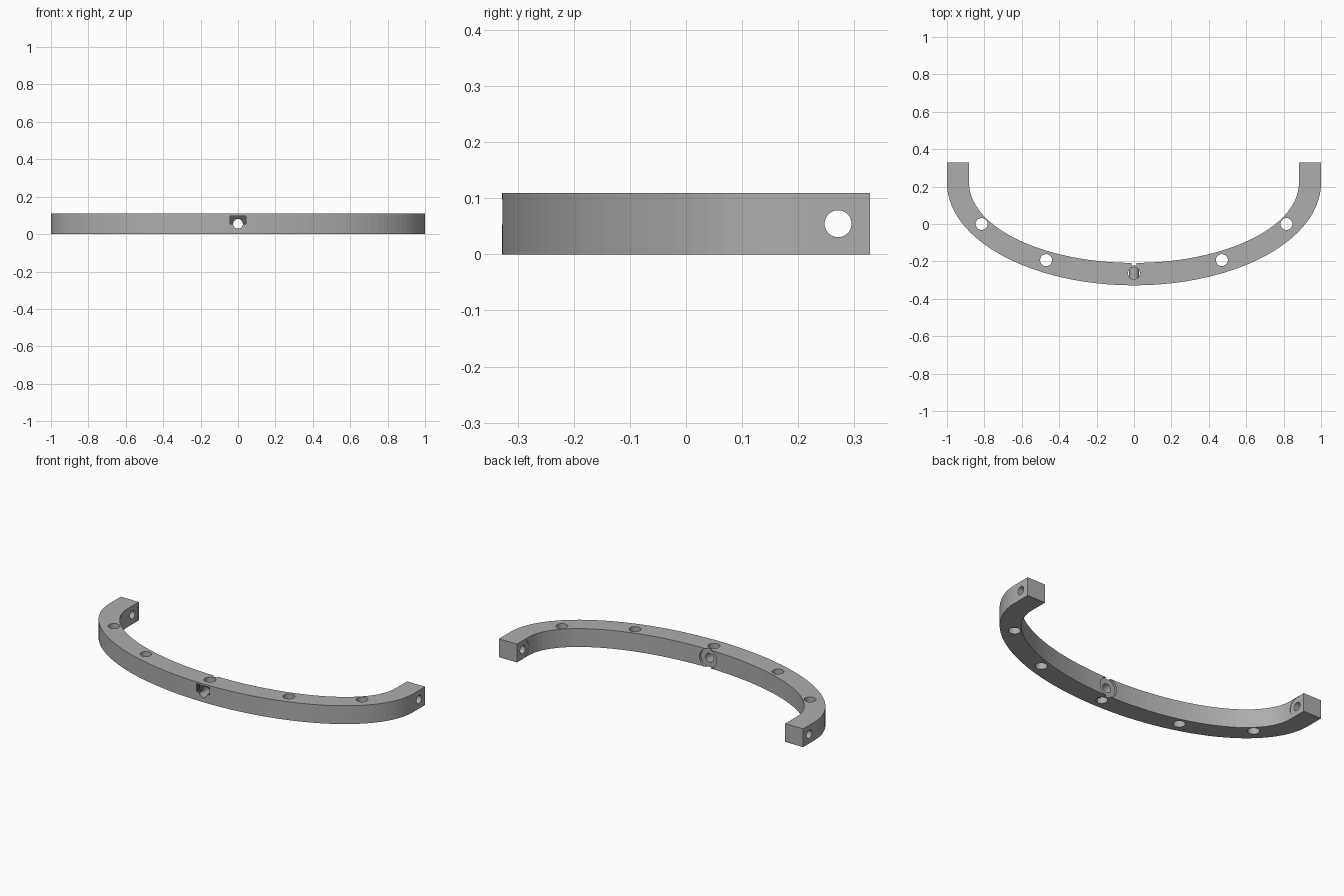
import bpy, bmesh, math
from mathutils import Matrix

if "Cube" in bpy.data.objects:
    bpy.data.objects.remove(bpy.data.objects["Cube"])

H = 0.109          # band height
Y_END = 0.328      # back end of the arms
Y_C = 0.22         # where the arc meets the straight ends
SEG = 56


def material(name, v):
    m = bpy.data.materials.new(name)
    m.diffuse_color = (v, v, v, 1)
    m.use_nodes = True
    m.node_tree.nodes["Principled BSDF"].inputs["Base Color"].default_value = m.diffuse_color
    return m


grey = material("grey", 0.42)
dark = material("dark grey", 0.09)


def arc(rx, ry):
    pts = [(rx, Y_END)]
    for i in range(SEG + 1):
        a = math.pi * i / SEG
        pts.append((rx * math.cos(a), Y_C - ry * math.sin(a)))
    return pts + [(-rx, Y_END)]


def make_object(name, bm):
    me = bpy.data.meshes.new(name)
    bmesh.ops.recalc_face_normals(bm, faces=bm.faces)
    bm.to_mesh(me)
    bm.free()
    ob = bpy.data.objects.new(name, me)
    bpy.context.collection.objects.link(ob)
    return ob


# Curved band: outline extruded upwards
bm = bmesh.new()
outer, inner = arc(1.0, Y_C + 0.328), arc(0.882, Y_C + 0.208)
lo_o, lo_i, hi_o, hi_i = [[bm.verts.new((x, y, z)) for x, y in pts]
                          for pts, z in ((outer, 0), (inner, 0), (outer, H), (inner, H))]
for i in range(len(outer) - 1):
    for a, b in ((lo_o, lo_i), (hi_o, hi_i), (lo_o, hi_o), (lo_i, hi_i)):
        bm.faces.new((a[i], a[i + 1], b[i + 1], b[i]))
for i in (0, -1):
    bm.faces.new((lo_o[i], lo_i[i], hi_i[i], hi_o[i]))
band = make_object("curved_band", bm)
band.data.materials.append(grey)
band.data.materials.append(dark)
cutters = []


def cut(bm):
    ob = make_object("cutter", bm)
    ob.hide_render = True
    mod = band.modifiers.new("cut", 'BOOLEAN')
    mod.operation, mod.solver, mod.object = 'DIFFERENCE', 'EXACT', ob
    cutters.append(ob)


def cut_cylinder(centre, radius, length, axis):
    rot = {'x': Matrix.Rotation(math.pi / 2, 4, 'Y'),
           'y': Matrix.Rotation(math.pi / 2, 4, 'X'),
           'z': Matrix.Identity(4)}[axis]
    bm = bmesh.new()
    bmesh.ops.create_cone(bm, cap_ends=True, segments=32, radius1=radius, radius2=radius,
                          depth=length, matrix=Matrix.Translation(centre) @ rot)
    cut(bm)


# Vertical holes along the band
for x, y in ((-0.815, 0), (-0.47, -0.193), (0, -0.263), (0.47, -0.193), (0.815, 0)):
    cut_cylinder((x, y, H / 2), 0.032, 0.3, 'z')

# Cross holes in the arms, with a shallow seat on the inside
for s in (-1, 1):
    cut_cylinder((s * 0.94, 0.271, H / 2), 0.024, 0.3, 'x')
    cut_cylinder((s * 0.834, 0.271, H / 2), 0.054, 0.1, 'x')

# Front pocket
bm = bmesh.new()
bmesh.ops.create_cube(bm, size=1, matrix=Matrix.Translation((0, -0.35, 0.0755))
                      @ Matrix.Diagonal((0.086, 0.1, 0.045, 1)))
cut(bm)

# Front-to-back hole and its round seat on the inside
cut_cylinder((0, -0.26, H / 2), 0.026, 0.4, 'y')
cut_cylinder((0, -0.171, H / 2), 0.0565, 0.1, 'y')

# Apply the cuts
bpy.context.view_layer.update()
dg = bpy.context.evaluated_depsgraph_get()
result = bpy.data.meshes.new_from_object(band.evaluated_get(dg))
band.modifiers.clear()
band.data = result
for ob in cutters:
    bpy.data.objects.remove(ob)

# Dark lining of the front pocket
for p in result.polygons:
    c = p.center
    inside = abs(c.x) < 0.0435 and -0.3235 < c.y < -0.297 and 0.05 < c.z < 0.1
    p.material_index = 1 if inside else 0
    p.use_smooth = False
